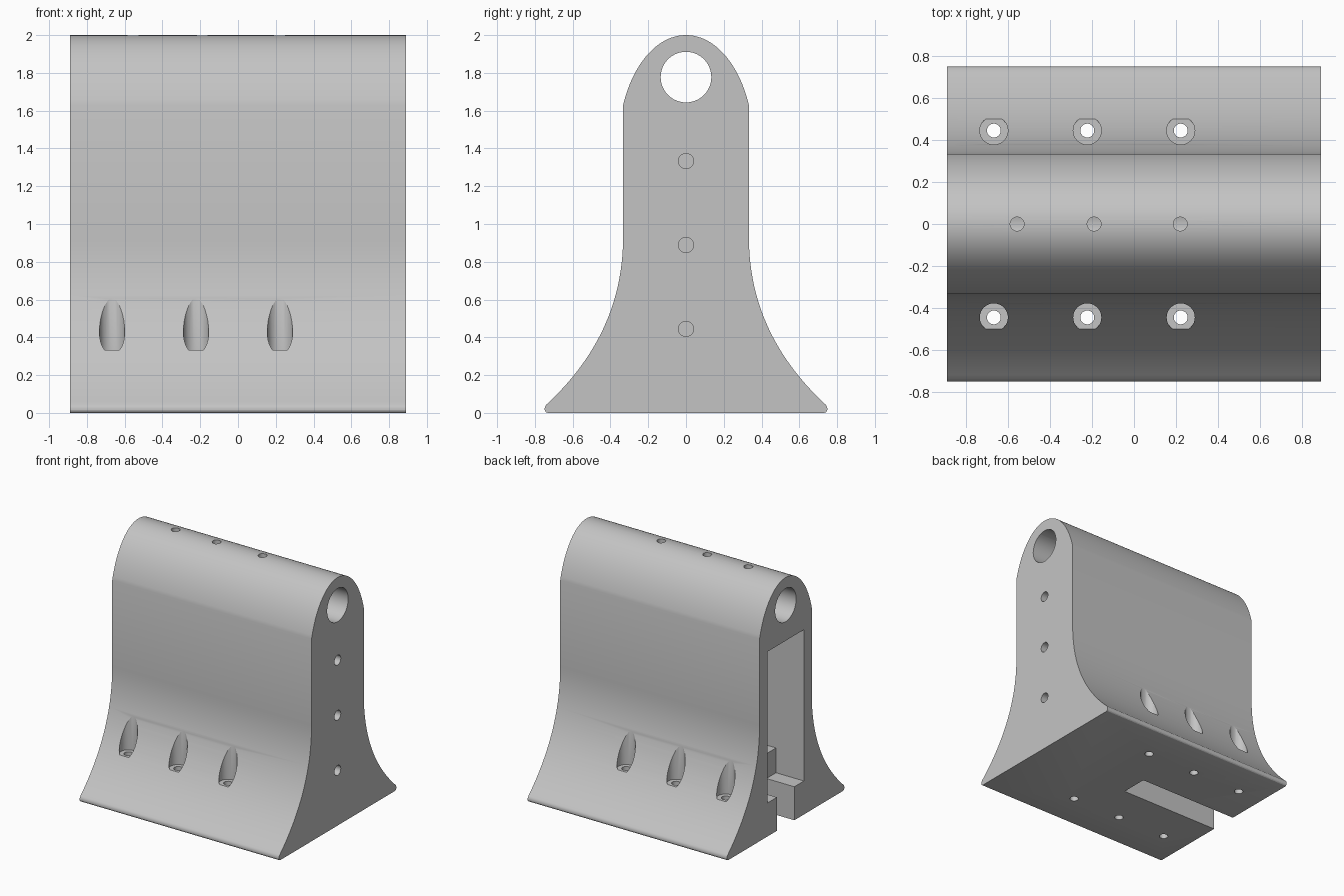
import bpy, bmesh, math
from mathutils import Vector
from mathutils.geometry import interpolate_bezier

cube = bpy.data.objects.get("Cube")
if cube:
    bpy.data.objects.remove(cube, do_unlink=True)

HALF = 0.889      # half length along x
PITCH = 0.2222    # spacing unit for the holes

grey = bpy.data.materials.new("light grey")
grey.use_nodes = True
grey.diffuse_color = (0.55, 0.55, 0.55, 1)
grey.node_tree.nodes["Principled BSDF"].inputs["Base Color"].default_value = grey.diffuse_color


def make_object(name, bm):
    bmesh.ops.recalc_face_normals(bm, faces=bm.faces)
    mesh = bpy.data.meshes.new(name)
    bm.to_mesh(mesh)
    bm.free()
    mesh.materials.append(grey)
    obj = bpy.data.objects.new(name, mesh)
    bpy.context.collection.objects.link(obj)
    return obj


def curve(a, b, c, d, steps):
    return [(p.x, p.y) for p in interpolate_bezier(
        Vector(a), Vector(b), Vector(c), Vector(d), steps)]


# Half profile (y, z): rounded foot, flared skirt, straight wall, arched crown
foot = curve((0.73, 0), (0.75, 0), (0.755, 0.028), (0.738, 0.045), 7)
skirt = curve((0.738, 0.045), (0.55, 0.22), (0.333, 0.5), (0.333, 0.93), 28)
crown = curve((0.333, 1.63), (0.28, 1.85), (0.15, 2.0), (0, 2.0), 24)
half = foot + skirt[1:] + crown
profile = half + [(-y, z) for y, z in reversed(half[:-1])]

bm = bmesh.new()
face = bm.faces.new([bm.verts.new((-HALF, y, z)) for y, z in profile])
extruded = bmesh.ops.extrude_face_region(bm, geom=[face])["geom"]
bmesh.ops.translate(bm, vec=(2 * HALF, 0, 0),
                    verts=[v for v in extruded if isinstance(v, bmesh.types.BMVert)])
body = make_object("stand_body", bm)


def cut(bm):
    cutter = make_object("cutter", bm)
    cutter.hide_render = True
    mod = body.modifiers.new("cut", 'BOOLEAN')
    mod.operation = 'DIFFERENCE'
    mod.solver = 'EXACT'
    mod.object = cutter
    bpy.ops.object.select_all(action='DESELECT')
    bpy.context.view_layer.objects.active = body
    body.select_set(True)
    bpy.ops.object.modifier_apply(modifier=mod.name)
    bpy.data.objects.remove(cutter, do_unlink=True)


def cut_cylinder(axis, radius, start, end, sides=32):
    start, end = Vector(start), Vector(end)
    bm = bmesh.new()
    bmesh.ops.create_cone(bm, cap_ends=True, segments=sides, radius1=radius,
                          radius2=radius, depth=(end - start).length)
    if axis == 'x':
        bmesh.ops.rotate(bm, verts=bm.verts, cent=(0, 0, 0),
                         matrix=Vector((0, 0, 1)).rotation_difference(Vector((1, 0, 0))).to_matrix())
    bmesh.ops.translate(bm, verts=bm.verts, vec=(start + end) / 2)
    cut(bm)


def cut_box(x, y, z):
    bm = bmesh.new()
    bmesh.ops.create_cube(bm, size=1)
    for v in bm.verts:
        v.co = [r[0] if c < 0 else r[1] for c, r in zip(v.co, (x, y, z))]
    cut(bm)


# Long bore under the crown
cut_cylinder('x', 0.134, (-1, 0, 8 * PITCH), (1, 0, 8 * PITCH), 64)

# Crown holes down into the bore
for x in (-0.556, -0.19, 0.22):
    cut_cylinder('z', 0.033, (x, 0, 1.8), (x, 0, 2.1), 24)

# Blind holes in the closed end
for i in (2, 4, 6):
    cut_cylinder('x', 0.04, (HALF - 0.2, 0, i * PITCH), (1, 0, i * PITCH))

# Screw holes with counterbores along both skirts
for side in (-1, 1):
    for i in (-3, -1, 1):
        x, y = i * PITCH, side * 2 * PITCH
        cut_cylinder('z', 0.067, (x, y, 0.333), (x, y, 0.85))
        cut_cylinder('z', 0.033, (x, y, -0.1), (x, y, 0.5), 24)

# Stepped pocket in the open end, with a narrow slot through the base
cut_box((-1, 0), (-0.233, 0.233), (0.47, 1.49))
cut_box((-1, -0.64), (-0.233, 0.233), (0.27, 0.6))
cut_box((-1, 0), (-0.111, 0.111), (-0.1, 0.6))

bpy.ops.object.shade_smooth_by_angle(angle=math.radians(20))
